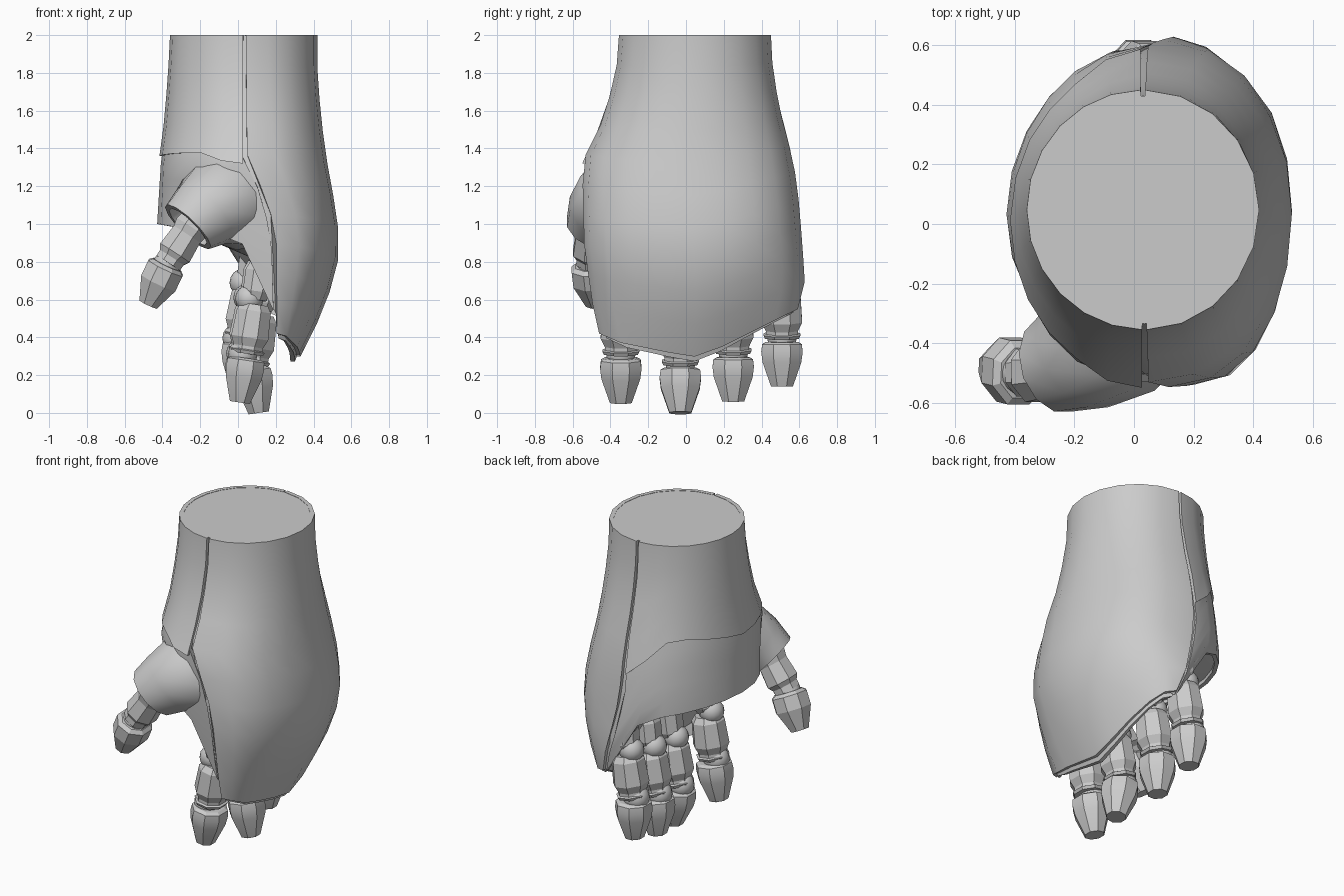
import bpy, bmesh, math
from mathutils import Vector

cube = bpy.data.objects.get("Cube")
if cube:
    bpy.data.objects.remove(cube)

grey = bpy.data.materials.new("plain_grey")
grey.use_nodes = True
grey.diffuse_color = (0.6, 0.6, 0.6, 1)
grey.node_tree.nodes["Principled BSDF"].inputs["Base Color"].default_value = (0.6, 0.6, 0.6, 1)


def finish(name, bm, angle=30):
    bmesh.ops.recalc_face_normals(bm, faces=bm.faces)
    mesh = bpy.data.meshes.new(name)
    bm.to_mesh(mesh)
    bm.free()
    obj = bpy.data.objects.new(name, mesh)
    bpy.context.collection.objects.link(obj)
    mesh.materials.append(grey)
    bpy.ops.object.select_all(action='DESELECT')
    obj.select_set(True)
    bpy.context.view_layer.objects.active = obj
    bpy.ops.object.shade_smooth_by_angle(angle=math.radians(angle))


def skin(rings, hollow=None):
    """Bridge closed rings of points; hollow fans the last ring to a point."""
    bm = bmesh.new()
    rows = [[bm.verts.new(p) for p in ring] for ring in rings]
    n = len(rows[0])
    for a, b in zip(rows, rows[1:]):
        for i in range(n):
            j = (i + 1) % n
            bm.faces.new((a[i], a[j], b[j], b[i]))
    bm.faces.new(rows[0])
    if hollow:
        c = bm.verts.new(hollow)
        for i in range(n):
            bm.faces.new((rows[-1][i], rows[-1][(i + 1) % n], c))
    else:
        bm.faces.new(rows[-1])
    return bm


def lookup(table, v):
    """Piecewise linear value, table sorted by first column."""
    if v <= table[0][0]:
        return table[0][1]
    for (a, p), (b, q) in zip(table, table[1:]):
        if v <= b:
            return p + (q - p) * (v - a) / (b - a)
    return table[-1][1]


# Hand outline by height
X_PALM = [(0.3, -0.2), (0.5, -0.3), (0.75, -0.41), (1, -0.44), (1.33, -0.42), (1.55, -0.39), (1.8, -0.37), (2, -0.36)]
X_BACK = [(0.28, 0.33), (0.5, 0.44), (0.75, 0.53), (1, 0.53), (1.33, 0.47), (1.55, 0.44), (1.8, 0.42), (2, 0.42)]
Y_FRONT = [(0.3, -0.41), (0.42, -0.46), (0.6, -0.5), (0.9, -0.54), (1.33, -0.55), (1.55, -0.44), (1.8, -0.37), (2, -0.355)]
Y_REAR = [(0.3, 0.5), (0.5, 0.58), (0.7, 0.63), (1.1, 0.6), (1.33, 0.57), (1.55, 0.51), (1.8, 0.46), (2, 0.45)]
SEAM_FRONT = [(0.3, 0.26), (0.42, 0.2), (0.9, 0.19), (1.15, 0.14), (1.32, 0.035)]
SEAM_REAR = [(0.3, 0.22), (0.54, 0.17), (0.76, 0.1), (1.05, 0.03)]
# Lower edges: plate and cuff by sine of the angle, palm by cosine
PLATE_RIM = [(-1, 0.42), (-0.8, 0.37), (-0.3, 0.32), (-0.1, 0.29), (0.15, 0.31), (0.5, 0.4), (0.8, 0.49), (1, 0.55)]
PALM_RIM = [(0, 0.5), (0.15, 0.82), (0.35, 0.94), (1, 1.0)]
CUFF_RIM = [(-1, 1.32), (-0.85, 1.38), (0, 1.36), (0.7, 1.43), (0.92, 1.41), (1, 1.2)]


def plate_rim(t):
    return lookup(PLATE_RIM, math.sin(t))


def palm_rim(t):
    return lookup(PALM_RIM, math.cos(t))


def cuff_rim(t):
    return lookup(CUFF_RIM, math.sin(t))


def wrist_top(t):
    return 2.0


def surface(t, z, side, off):
    """Point on the hand; side +1 is the back of the hand, -1 the palm."""
    s, c = math.sin(t), max(0.0, math.cos(t))
    y0, y1 = lookup(Y_FRONT, z), lookup(Y_REAR, z)
    seam = lookup(SEAM_FRONT, z) * (1 - s) / 2 + lookup(SEAM_REAR, z) * (1 + s) / 2
    if side > 0:
        # The plate curls inward all along its lower edge, and is boxier low down
        rim = plate_rim(t)
        edge = lookup(X_BACK, 2 - (2 - z) * 1.72 / (2 - rim))
        c **= lookup([(1, 0.82), (2, 1)], z)
    else:
        edge = lookup(X_PALM, z)
    x = seam + (edge - seam + side * off) * c
    return Vector((x, (y0 + y1) / 2 + ((y1 - y0) / 2 + off) * s, z))


def panel(name, side, top, bottom, off, rows, cols=10):
    """Thick shell panel over one half of the hand."""
    lim = math.radians(88.9)
    loops = []
    for i in range(cols + 1):
        t = -lim + 2 * lim * i / cols
        zs = [top(t) + (bottom(t) - top(t)) * r / rows for r in range(rows + 1)]
        outer = [surface(t, z, side, off) for z in zs]
        inner = [surface(t, z, side, off - 0.025) for z in reversed(zs)]
        loops.append(outer + inner)
    finish(name, skin(loops))


panel("back_plate", 1, wrist_top, plate_rim, 0.0, 10)
panel("wrist_cuff", -1, wrist_top, cuff_rim, 0.0, 4, 12)
panel("palm_shell", -1, lambda t: cuff_rim(t) + 0.03, palm_rim, -0.012, 5, 12)
# Thin liner showing below the plate edge
panel("plate_liner", 1, lambda t: plate_rim(t) + 0.3, lambda t: plate_rim(t) - 0.025, -0.028, 4)

# Inner core closing the hand, with a hollow underside
core = []
N = 10
for r in range(13):
    f = r / 12
    ring = []
    for side, rim in ((1, plate_rim), (-1, palm_rim)):
        for i in range(N):
            t = side * (-math.pi / 2 + math.pi * i / N)
            low = rim(t) + 0.03 if i else 0.53
            ring.append(surface(t, 1.998 * (1 - f) + low * f, side, -0.02))
    core.append(ring)
finish("hand_core", skin(core, hollow=(0.12, 0.05, 0.8)))


def ring_at(center, axis, rx, ry, n=8):
    """Ring of points across an axis, ry measured along y."""
    axis = Vector(axis).normalized()
    v = (Vector((0, 1, 0)) - axis * axis.y).normalized()
    u = v.cross(axis)
    pts = []
    for i in range(n):
        a = 2 * math.pi * (i + 0.5) / n
        pts.append(Vector(center) + u * rx * math.cos(a) + v * ry * math.sin(a))
    return pts


def segment(name, p, q, profile):
    """Faceted finger segment from p to q, profile of (along, radius)."""
    p, q = Vector(p), Vector(q)
    rings = [ring_at(p.lerp(q, f), q - p, r, r * 1.08) for f, r in profile]
    finish(name, skin(rings), 15)


def ball(name, p, r):
    bm = bmesh.new()
    bmesh.ops.create_uvsphere(bm, u_segments=16, v_segments=8, radius=r)
    bmesh.ops.translate(bm, verts=bm.verts, vec=p)
    finish(name, bm, 40)


TIP = [(0, 0.085), (0.05, 0.105), (0.22, 0.11), (0.45, 0.103), (1, 0.058)]
MIDDLE = [(0, 0.075), (0.12, 0.098), (0.62, 0.107), (0.78, 0.085), (0.84, 0.085), (0.86, 0.098), (0.92, 0.09)]
BASE = [(0, 0.06), (0.2, 0.08), (0.7, 0.08), (0.9, 0.06)]

# Fingers: y, lowest z, tip x, joint x
for name, y, z, tip_x, mid_x in (("index", -0.345, 0.055, 0.01, 0.06), ("middle", -0.03, 0.0, 0.11, 0.09),
                                 ("ring", 0.25, 0.06, 0.03, 0.05), ("little", 0.508, 0.14, 0.01, 0.03)):
    tip = (tip_x, y, z)
    j1 = (mid_x - 0.015, y, z + 0.235)
    j2 = (mid_x + 0.03, y, z + 0.52)
    top = (mid_x + 0.06, y * 0.97, z + 0.74)
    segment(name + "_tip", j1, tip, TIP)
    segment(name + "_middle", j2, j1, MIDDLE)
    segment(name + "_base", top, j2, BASE)
    ball(name + "_joint", (j1[0] - 0.02, y, j1[2] + 0.02), 0.078)
    ball(name + "_knuckle", (j2[0] - 0.03, y, j2[2] + 0.03), 0.075)

# Thumb mound with a recessed socket: centre, axis, radius
SOCKET = (-0.68, -0.25, -0.7)
mound = [((-0.03, -0.28, 1.12), (-0.25, -0.55, -0.25), 0.28),
         ((-0.09, -0.375, 1.1), (-0.4, -0.45, -0.35), 0.25),
         ((-0.18, -0.44, 1.05), (-0.6, -0.4, -0.6), 0.2),
         ((-0.265, -0.475, 0.985), SOCKET, 0.165),
         ((-0.265, -0.475, 0.985), SOCKET, 0.135),
         ((-0.22, -0.455, 1.025), SOCKET, 0.125)]
finish("thumb_mound", skin([ring_at(c, a, r, r, 12) for c, a, r in mound]), 30)

# Thumb
root, joint, tip = (-0.215, -0.49, 1.03), (-0.375, -0.5, 0.785), (-0.475, -0.475, 0.575)
segment("thumb_base", root, joint, [(0, 0.085), (0.2, 0.1), (0.35, 0.09), (0.75, 0.1), (0.85, 0.08), (0.97, 0.08)])
segment("thumb_tip", joint, tip, [(0, 0.085), (0.08, 0.108), (0.45, 0.108), (1, 0.055)])
ball("thumb_joint", joint, 0.075)
